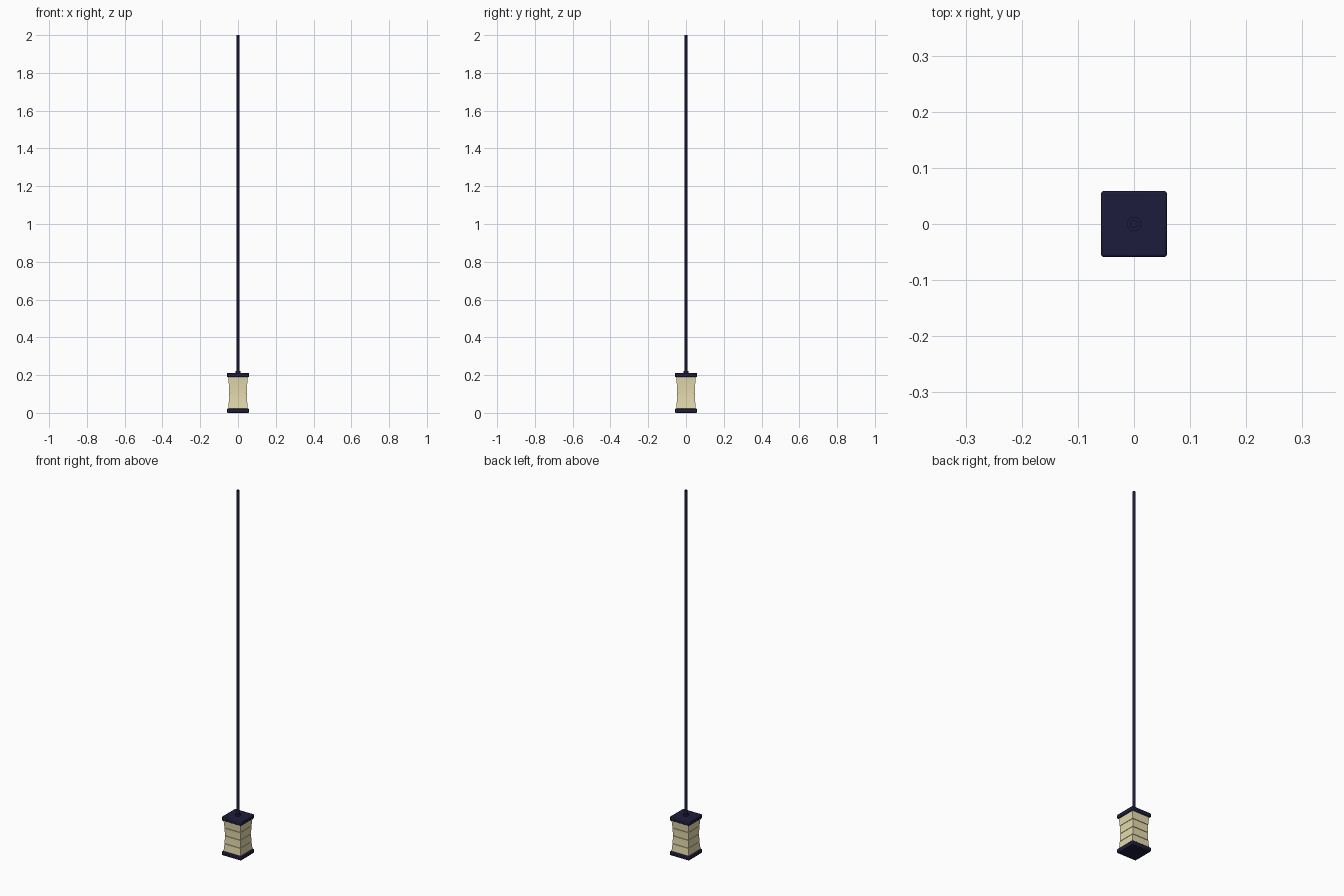
import bpy, bmesh, math

if "Cube" in bpy.data.objects:
    bpy.data.objects.remove(bpy.data.objects["Cube"])


def material(name, color):
    m = bpy.data.materials.new(name)
    m.diffuse_color = (*color, 1)
    m.use_nodes = True
    m.node_tree.nodes["Principled BSDF"].inputs["Base Color"].default_value = m.diffuse_color
    return m


NAVY = material("navy wood", (0.012, 0.012, 0.047))
CREAM = material("cream paper", (0.78, 0.70, 0.42))


def cap(name, z0, z1):
    bpy.ops.mesh.primitive_cube_add(size=1, location=(0, 0, (z0 + z1) / 2))
    o = bpy.context.object
    o.name = name
    o.scale = (0.117, 0.117, z1 - z0)
    bpy.ops.object.transform_apply(location=False, rotation=False, scale=True)
    b = o.modifiers.new("soft edges", 'BEVEL')
    b.width, b.segments = 0.004, 2
    bpy.ops.object.shade_smooth_by_angle()
    o.data.materials.append(NAVY)


def rod(name, r, z0, z1):
    bpy.ops.mesh.primitive_cylinder_add(vertices=24, radius=r, depth=z1 - z0,
                                        location=(0, 0, (z0 + z1) / 2))
    o = bpy.context.object
    o.name = name
    bpy.ops.object.shade_smooth_by_angle()
    o.data.materials.append(NAVY)


# Square end plates
cap("bottom_plate", 0.0, 0.022)
cap("top_plate", 0.190, 0.212)

# Waisted paper shade: bands on a shallow curve, parted by fine grooves
BANDS, STEPS, Z0, Z1, GROOVE = 4, 3, 0.02, 0.192, 0.0012
levels = []
for b in range(BANDS):
    lo = Z0 + (Z1 - Z0) * b / BANDS + GROOVE
    hi = Z0 + (Z1 - Z0) * (b + 1) / BANDS - GROOVE
    zs = [lo + (hi - lo) * s / STEPS for s in range(STEPS + 1)]
    levels += [(lo, 0.004)] + [(z, 0) for z in zs] + [(hi, 0.004)]

bm = bmesh.new()
previous = None
for z, inset in levels:
    t = (z - Z0) / (Z1 - Z0)
    h = 0.052 - 0.005 * math.sin(math.pi * t) - inset
    ring = [bm.verts.new((sx * h, sy * h, z))
            for sx, sy in ((-1, -1), (1, -1), (1, 1), (-1, 1))]
    if previous:
        for k in range(4):
            j = (k + 1) % 4
            bm.faces.new((previous[k], previous[j], ring[j], ring[k]))
    previous = ring
me = bpy.data.meshes.new("paper_shade")
bm.to_mesh(me)
bm.free()
me.materials.append(CREAM)
bpy.context.collection.objects.link(bpy.data.objects.new("paper_shade", me))

# Cord fitting and long hanging cord
rod("cord_fitting", 0.013, 0.211, 0.222)
rod("hanging_cord", 0.007, 0.212, 2.0)
